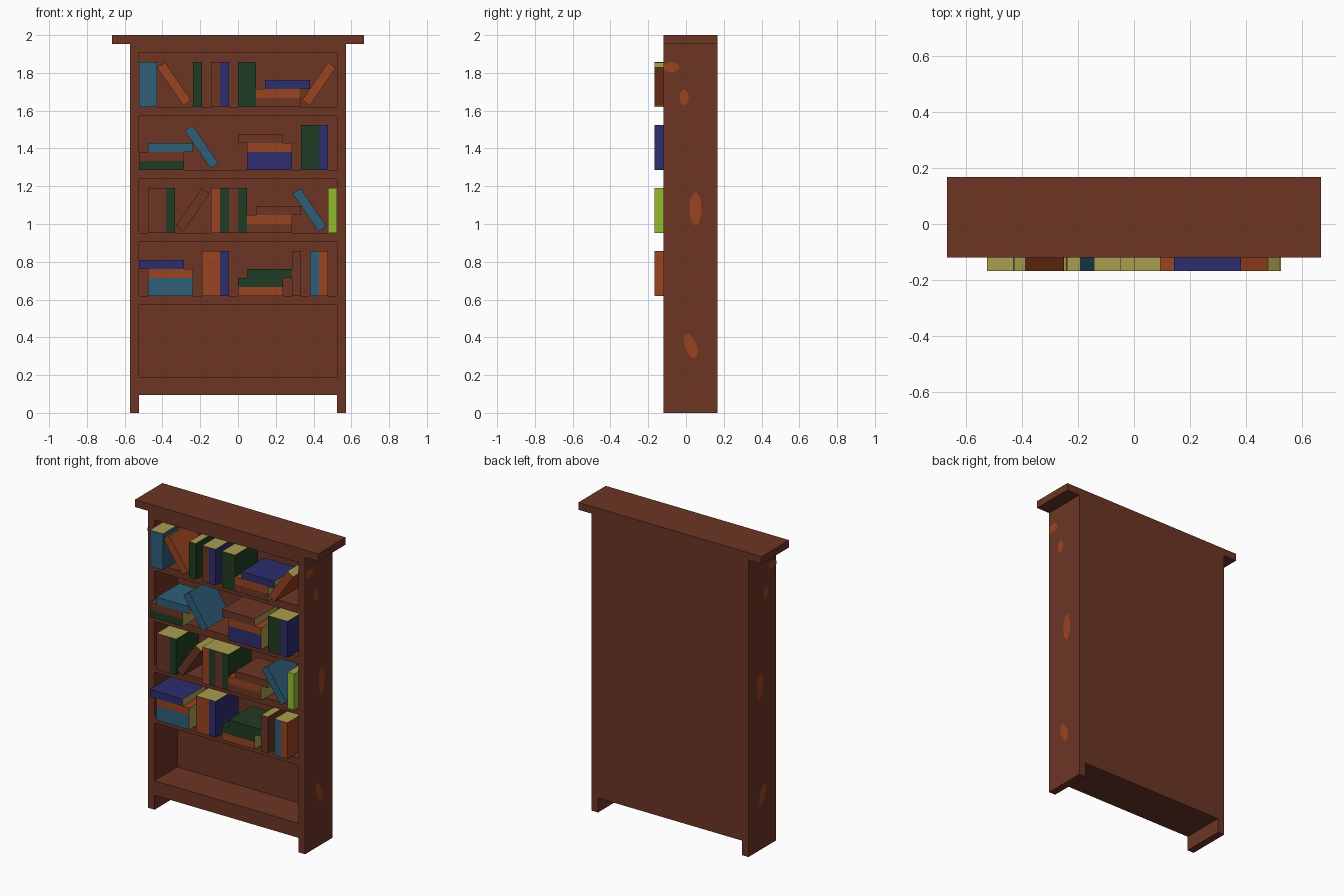
import bpy, bmesh, math
from mathutils import Matrix, Vector

if "Cube" in bpy.data.objects:
    bpy.data.objects.remove(bpy.data.objects["Cube"])

U = 1 / 21  # the model sits on a grid of 42 units in height


def material(name, hex_code):
    def lin(c):
        c /= 255
        return c / 12.92 if c <= 0.04045 else ((c + 0.055) / 1.055) ** 2.4
    m = bpy.data.materials.new(name)
    m.diffuse_color = (*[lin(int(hex_code[i:i + 2], 16)) for i in (0, 2, 4)], 1)
    m.use_nodes = True
    m.node_tree.nodes["Principled BSDF"].inputs["Base Color"].default_value = m.diffuse_color
    return m


MATS = {n: material(n, h) for n, h in {
    "brown": "6C3524", "orange": "9A4420", "teal": "2E5F79", "navy": "2D2D6E",
    "green": "203C24", "lime": "94BA30", "pages": "AA9D50"}.items()}


def add_object(name, bm, *colours):
    me = bpy.data.meshes.new(name)
    bm.to_mesh(me)
    bm.free()
    for c in colours:
        me.materials.append(MATS[c])
    ob = bpy.data.objects.new(name, me)
    bpy.context.collection.objects.link(ob)
    return ob


def cube_bm(size):
    bm = bmesh.new()
    bmesh.ops.create_cube(bm, size=1)
    bmesh.ops.scale(bm, vec=size, verts=bm.verts)
    bm.normal_update()
    return bm


def box(name, x0, x1, y0, y1, z0, z1, colour="brown"):
    bm = cube_bm(((x1 - x0) * U, (y1 - y0) * U, (z1 - z0) * U))
    c = Vector((x0 + x1, y0 + y1, z0 + z1)) * U / 2
    bmesh.ops.translate(bm, vec=c, verts=bm.verts)
    return add_object(name, bm, colour)


BOOK_Y0, BOOK_Y1 = -3.5, 1.5


def book(name, colour, centre, size_x, size_z, page_axis, angle=0):
    """Book with paper on its ends along page_axis and on its hidden back."""
    bm = cube_bm((size_x * U, (BOOK_Y1 - BOOK_Y0) * U, size_z * U))
    for f in bm.faces:
        if abs(f.normal[page_axis]) > 0.9 or f.normal.y > 0.9:
            f.material_index = 1
    bm.transform(Matrix.Rotation(math.radians(angle), 4, 'Y'))
    c = Vector((centre[0], (BOOK_Y0 + BOOK_Y1) / 2, centre[1])) * U
    bmesh.ops.translate(bm, vec=c, verts=bm.verts)
    add_object(name, bm, colour, "pages")


# Case: sides, back, top, shelves
for s, side in ((-1, "left"), (1, "right")):
    box(side + "_side", min(s * 11, s * 12), max(s * 11, s * 12), -2.5, 3.5, 0, 41)
box("back_panel", -11, 11, 2.5, 3.5, 2, 41)
box("top_board", -14, 14, -2.5, 3.5, 41, 42)
box("header", -11, 11, -2.5, 2.5, 40, 41)
box("base", -11, 11, -2.5, 2.5, 2, 4)
for i, z in enumerate((12, 19, 26, 33)):
    box(f"shelf_{i + 1}", -11, 11, -2.5, 2.5, z, z + 1)

# Books per shelf: upright (colour, x, width), lying (colour, x, z, thickness),
# leaning (colour, centre x, angle)
SHELVES = {
    34: ([("teal", -11, 2), ("green", -5, 1), ("brown", -3, 1), ("navy", -2, 1), ("green", 0, 2)],
         [("brown", 2, 0, 1), ("orange", 2, 1, 1), ("navy", 3, 2, 1)],
         [("orange", -7.1, -34.5), ("orange", 9, 34.5)]),
    27: ([("green", 7, 2), ("navy", 9, 1)],
         [("green", -11, 0, 1), ("brown", -11, 1, 1), ("teal", -10, 2, 1),
          ("navy", 1, 0, 2), ("orange", 1, 2, 1), ("brown", 0, 3, 1)],
         [("teal", -4.05, -34.5)]),
    20: ([("brown", -10, 2), ("green", -8, 1), ("orange", -3, 1), ("green", -2, 1),
          ("brown", -1, 1), ("green", 0, 1), ("lime", 10, 1)],
         [("brown", 1, 0, 1), ("orange", 1, 1, 1), ("brown", 2, 2, 1)],
         [("brown", -5.05, 34.5), ("teal", 7.95, -34.5)]),
    13: ([("orange", -4, 2), ("navy", -2, 1), ("brown", 6, 1), ("teal", 8, 1), ("orange", 9, 1)],
         [("teal", -10, 0, 2), ("orange", -10, 2, 1), ("navy", -11, 3, 1),
          ("orange", 0, 0, 1), ("green", 0, 1, 1), ("green", 1, 2, 1)],
         []),
}
for z, (upright, lying, leaning) in SHELVES.items():
    for c, x, w in upright:
        book("upright_book", c, (x + w / 2, z + 2.5), w, 5, 2)
    for c, x, dz, t in lying:
        book("lying_book", c, (x + 2.5, z + dz + t / 2), 5, t, 0)
    for c, x, a in leaning:
        book("leaning_book", c, (x, z + 2.57), 1.05, 5.1, 2, a)

# Worn orange patches on both outer sides: y, z, half width, half height, tilt
for y, z, ry, rz, tilt in ((-0.08, 1.83, 0.046, 0.026, 0), (-0.01, 1.67, 0.025, 0.042, 0),
                           (0.05, 1.08, 0.032, 0.088, 0), (0.025, 0.355, 0.03, 0.07, 20)):
    for s in (-1, 1):
        bm = bmesh.new()
        t = math.radians(tilt)
        verts = []
        for k in range(14):
            a = 2 * math.pi * k / 14
            dy, dz = ry * math.cos(a), rz * math.sin(a)
            py = y + dy * math.cos(t) - dz * math.sin(t)
            pz = z + dy * math.sin(t) + dz * math.cos(t)
            verts.append(bm.verts.new((s * (12 * U + 0.002), max(py, -2.5 * U), pz)))
        bm.faces.new(verts if s > 0 else verts[::-1])
        add_object("worn_patch", bm, "orange")
